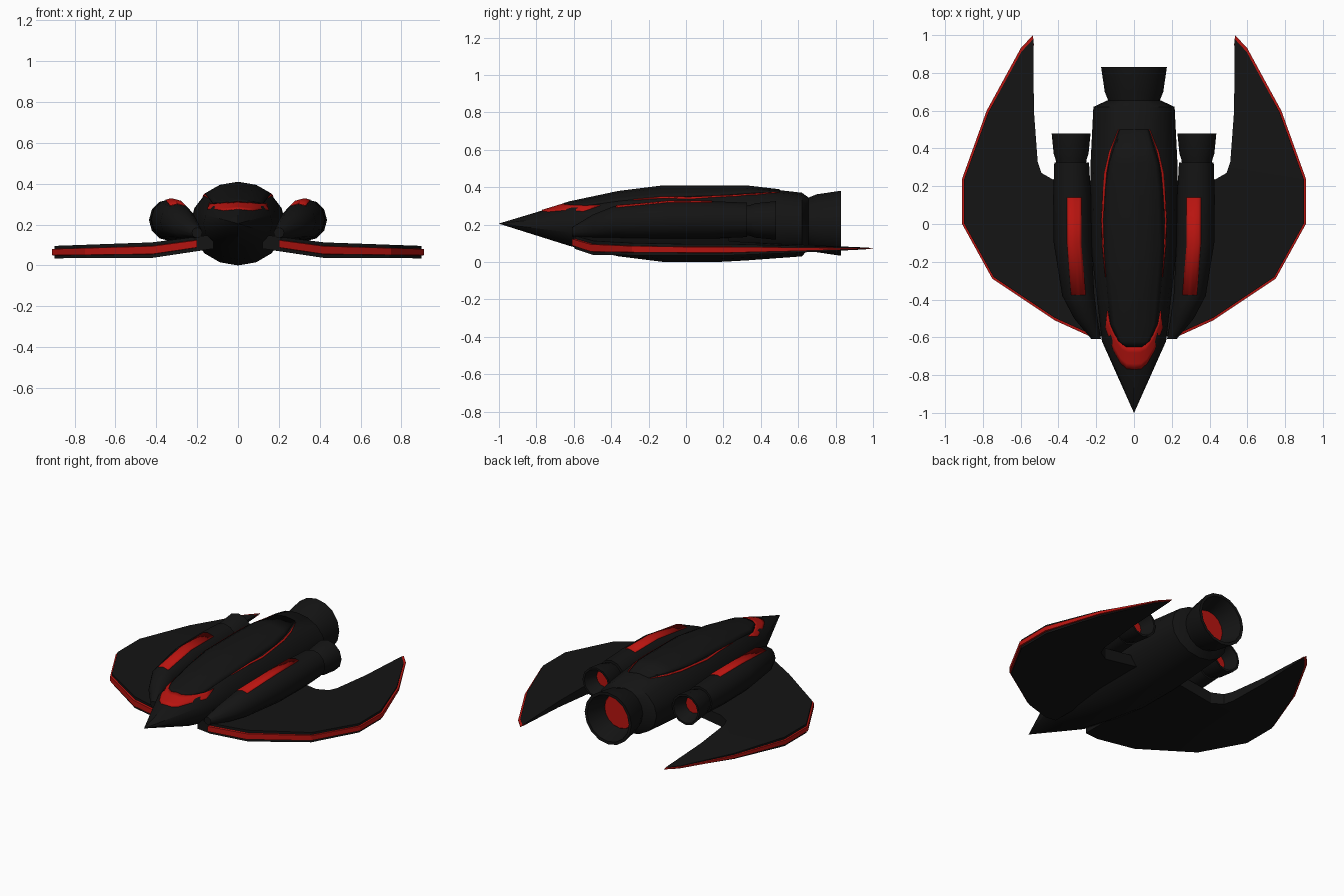
import bpy, bmesh, math
from mathutils import Vector
from mathutils.bvhtree import BVHTree

if "Cube" in bpy.data.objects:
    bpy.data.objects.remove(bpy.data.objects["Cube"])


def material(name, rgb):
    m = bpy.data.materials.new(name)
    m.diffuse_color = (*rgb, 1)
    m.use_nodes = True
    m.node_tree.nodes["Principled BSDF"].inputs["Base Color"].default_value = m.diffuse_color
    return m


BLACK = material("black_hull", (0.007, 0.007, 0.007))
RED = material("red_trim", (0.48, 0.007, 0.005))


def finish(name, bm, mat, angle=35):
    bmesh.ops.remove_doubles(bm, verts=bm.verts, dist=0.0005)
    bmesh.ops.recalc_face_normals(bm, faces=bm.faces)
    tree = BVHTree.FromBMesh(bm)
    mesh = bpy.data.meshes.new(name)
    bm.to_mesh(mesh)
    bm.free()
    mesh.materials.append(mat)
    ob = bpy.data.objects.new(name, mesh)
    bpy.context.collection.objects.link(ob)
    bpy.ops.object.select_all(action='DESELECT')
    ob.select_set(True)
    bpy.context.view_layer.objects.active = ob
    bpy.ops.object.shade_smooth_by_angle(angle=math.radians(angle))
    return ob, tree


def loft(name, rings, n, mat=BLACK, cap_end=True):
    """Skin elliptical rings (y, cx, cz, rx, rz) along y."""
    bm = bmesh.new()
    loops = []
    for y, cx, cz, rx, rz in rings:
        loops.append([bm.verts.new((cx + rx * math.sin(2 * math.pi * i / n), y,
                                    cz + rz * math.cos(2 * math.pi * i / n))) for i in range(n)])
    for a, b in zip(loops, loops[1:]):
        for i in range(n):
            j = (i + 1) % n
            bm.faces.new((a[i], a[j], b[j], b[i]))
    if rings[0][3] > 0.002:
        bm.faces.new(loops[0])
    if cap_end:
        bm.faces.new(loops[-1])
    return finish(name, bm, mat)


def nozzle(name, cx, cz, profile, n):
    """Turned nozzle with a glowing disc at the bottom of its bore."""
    loft(name, [(y, cx, cz, r, r) for y, r in profile], n, cap_end=True)
    y, r = profile[-1]
    loft(name + "_glow", [(y + 0.002, cx, cz, r, r), (y + 0.006, cx, cz, r * 0.97, r * 0.97)], n, RED)


def drape(name, tree, rows, mat, lift=0.004):
    """Lay a grid of (x, y) points on a surface from above."""
    bm = bmesh.new()
    grid = []
    for row in rows:
        line = []
        for x, y in row:
            loc, nor, _, _ = tree.ray_cast(Vector((x, y, 2)), Vector((0, 0, -1)))
            line.append(bm.verts.new(loc + nor * lift))
        grid.append(line)
    for a, b in zip(grid, grid[1:]):
        for i in range(len(a) - 1):
            bm.faces.new((a[i], a[i + 1], b[i + 1], b[i]))
    ob, _ = finish(name, bm, mat)
    if sum((p.normal.z for p in ob.data.polygons)) < 0:
        ob.data.flip_normals()
    mod = ob.modifiers.new("thickness", 'SOLIDIFY')
    mod.thickness, mod.offset = 0.012, -1


def blend(a, b, steps):
    """Rows of points running from curve a to curve b."""
    return [[(p[0] + (q[0] - p[0]) * k / steps, p[1] + (q[1] - p[1]) * k / steps)
             for p, q in zip(a, b)] for k in range(steps + 1)]


# Fuselage: y, half width, bottom z, top z
hull = [(-1, 0.0005, 0.2045, 0.2055), (-0.62, 0.17, 0.085, 0.32), (-0.36, 0.2, 0.03, 0.375),
        (-0.12, 0.228, 0, 0.405), (0.17, 0.232, 0, 0.405), (0.32, 0.23, 0.008, 0.405),
        (0.62, 0.215, 0.03, 0.37), (0.655, 0.14, 0.07, 0.345)]
_, hull_tree = loft("fuselage", [(y, 0, (b + t) / 2, w, (t - b) / 2) for y, w, b, t in hull], 16)

# Raised canopy spine
spine = [(-0.65, 0.04), (-0.62, 0.08), (-0.53, 0.122), (-0.36, 0.14), (-0.12, 0.158),
         (0.17, 0.15), (0.32, 0.13), (0.5, 0.075)]
drape("canopy_spine", hull_tree, [[(w * k / 6, y) for k in range(-6, 7)] for y, w in spine], BLACK, 0.005)

# Red visor around the canopy front
outer = [(0, -0.77), (0.04, -0.765), (0.07, -0.735), (0.105, -0.67), (0.148, -0.55), (0.14, -0.46)]
inner = [(0, -0.65), (0.03, -0.65), (0.06, -0.64), (0.1, -0.59), (0.127, -0.53), (0.138, -0.46)]


def both(c):
    return [(-x, y) for x, y in reversed(c[1:])] + c


drape("visor", hull_tree, blend(both(outer), both(inner), 4), RED)

# Main engine nozzle
nozzle("main_nozzle", 0, 0.207,
       [(0.6, 0.13), (0.655, 0.137), (0.7, 0.155), (0.83, 0.174), (0.83, 0.155), (0.7, 0.115)], 16)

# Wing outline, and the flat panels that make it up
W = [(0.12, -0.6), (0.2, -0.61), (0.42, -0.51), (0.75, -0.29), (0.91, 0), (0.91, 0.24),
     (0.78, 0.6), (0.6, 0.93), (0.535, 1), (0.53, 0.6), (0.51, 0.33), (0.49, 0.27),
     (0.42, 0.23), (0.12, 0.23)]
PANELS = [(0, 1, 2, 12, 13), (2, 3, 4, 5, 11, 12), (5, 6, 9, 10, 11), (6, 7, 8, 9)]


def mid_z(x):
    return 0.11 - (x - 0.17) * 0.14 if x < 0.42 else 0.075 - (x - 0.42) * 0.02


def half(x, y):
    h = 0.035 if x < 0.42 else 0.038 - (x - 0.42) * 0.016
    return h * (1 - max(0, y - 0.24) / 0.76 * 0.92)


def shrink(p, f):
    return (0.45 + (p[0] - 0.45) * f, 0.1 + (p[1] - 0.1) * f)


def wing(side, s):
    bm = bmesh.new()
    pts = [shrink(p, 0.977) if 1 <= i <= 8 else p for i, p in enumerate(W)]
    top, bot = [[bm.verts.new((s * x, y, mid_z(x) + k * half(x, y))) for x, y in pts] for k in (1, -1)]
    for panel in PANELS:
        bm.faces.new([top[i] for i in panel])
        bm.faces.new([bot[i] for i in panel])
    for i in range(len(W)):
        j = (i + 1) % len(W)
        bm.faces.new((top[i], top[j], bot[j], bot[i]))
    finish(side + "_wing", bm, BLACK, 20)
    # Red rim around the outer edge
    bm = bmesh.new()
    sections = []
    for p in W[1:9]:
        q = shrink(p, 0.94)
        sections.append([bm.verts.new((s * x, y, mid_z(p[0]) + k * half(*p)))
                         for (x, y), k in ((q, 0.6), (p, 0.5), (p, -0.5), (q, -0.6))])
    for a, b in zip(sections, sections[1:]):
        for i in range(4):
            j = (i + 1) % 4
            bm.faces.new((a[i], a[j], b[j], b[i]))
    bm.faces.new(sections[0])
    bm.faces.new(sections[-1])
    finish(side + "_wing_rim", bm, RED, 20)


for side, s in (("right", 1), ("left", -1)):
    wing(side, s)

    # Side engine pod
    pod = [(-0.61, 0.2, 0.16, 0.025), (-0.5, 0.255, 0.19, 0.062), (-0.38, 0.295, 0.215, 0.085),
           (-0.1, 0.325, 0.225, 0.1), (0.14, 0.328, 0.225, 0.1), (0.325, 0.33, 0.225, 0.092)]
    _, pod_tree = loft(side + "_pod", [(y, s * x, z, r, r) for y, x, z, r in pod], 12)
    nozzle(side + "_pod_nozzle", s * 0.333, 0.222,
           [(0.3, 0.075), (0.345, 0.083), (0.37, 0.092), (0.48, 0.103), (0.48, 0.09), (0.39, 0.058)], 12)

    # Red strip on top of the pod
    a = [(s * 0.28, 0.14), (s * 0.28, -0.1), (s * 0.257, -0.375)]
    b = [(s * 0.353, 0.14), (s * 0.353, -0.1), (s * 0.332, -0.375)]
    drape(side + "_pod_strip", pod_tree, blend(a, b, 6), RED)

    # Thin red slit beside the canopy spine
    path = [(0.148, -0.28, 0.001), (0.16, -0.12, 0.005), (0.163, 0.02, 0.007), (0.154, 0.17, 0.009),
            (0.145, 0.27, 0.01), (0.122, 0.38, 0.008), (0.082, 0.5, 0.001)]
    a = [(s * x, y) for x, y, w in path]
    b = [(s * (x + w), y) for x, y, w in path]
    drape(side + "_spine_slit", hull_tree, blend(a, b, 1), RED, 0.005)
